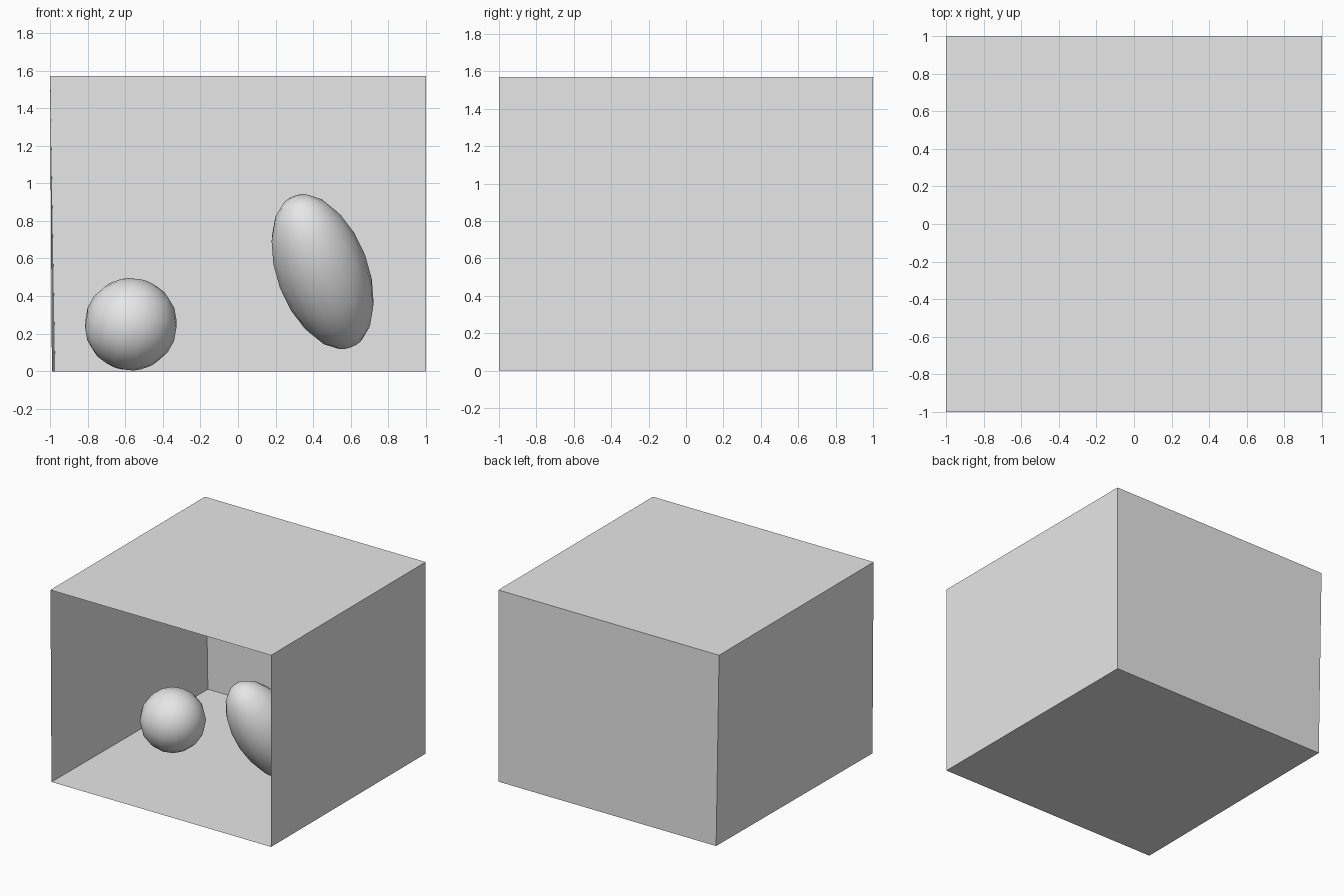
import bpy
import bmesh
from mathutils import Vector

cube = bpy.data.objects.get("Cube")
if cube:
    bpy.data.objects.remove(cube, do_unlink=True)

HEIGHT = 1.57

# Single plain grey for every part
grey = bpy.data.materials.new("light_grey")
grey.use_nodes = True
grey.diffuse_color = (0.8, 0.8, 0.8, 1)
grey.node_tree.nodes["Principled BSDF"].inputs["Base Color"].default_value = grey.diffuse_color


def finish(bm, name):
    mesh = bpy.data.meshes.new(name)
    bm.to_mesh(mesh)
    bm.free()
    mesh.materials.append(grey)
    obj = bpy.data.objects.new(name, mesh)
    bpy.context.collection.objects.link(obj)
    return obj


def ball(name, centre, radius, half_length, axis):
    """Smooth low-poly ball, stretched along its axis."""
    bm = bmesh.new()
    bmesh.ops.create_uvsphere(bm, u_segments=16, v_segments=10, radius=1)
    bmesh.ops.scale(bm, vec=(radius, radius, half_length), verts=bm.verts)
    for face in bm.faces:
        face.smooth = True
    obj = finish(bm, name)
    obj.location = centre
    obj.rotation_euler = Vector(axis).to_track_quat('Z', 'Y').to_euler()
    return obj


# Room shell: thin-walled box, open at the front, right wall leaning in at the floor
bm = bmesh.new()
bmesh.ops.create_cube(bm, size=2)
for v in bm.verts:
    v.co.z = HEIGHT if v.co.z > 0 else 0
    if v.co.x < 0 and v.co.z == 0:
        v.co.x += 0.027 if v.co.y > 0 else 0.01
front = [f for f in bm.faces if f.calc_center_median().y < -0.9]
bmesh.ops.delete(bm, geom=front, context='FACES_ONLY')
finish(bm, "room_shell")

# Round ball on the floor and the long tilted egg
ball("round_ball", (-0.57, -0.03, 0.25), 0.247, 0.247, (0.3, -0.4, 0.85))
ball("tilted_egg", (0.45, -0.27, 0.53), 0.243, 0.457, (-0.126, -0.15, 0.333))
